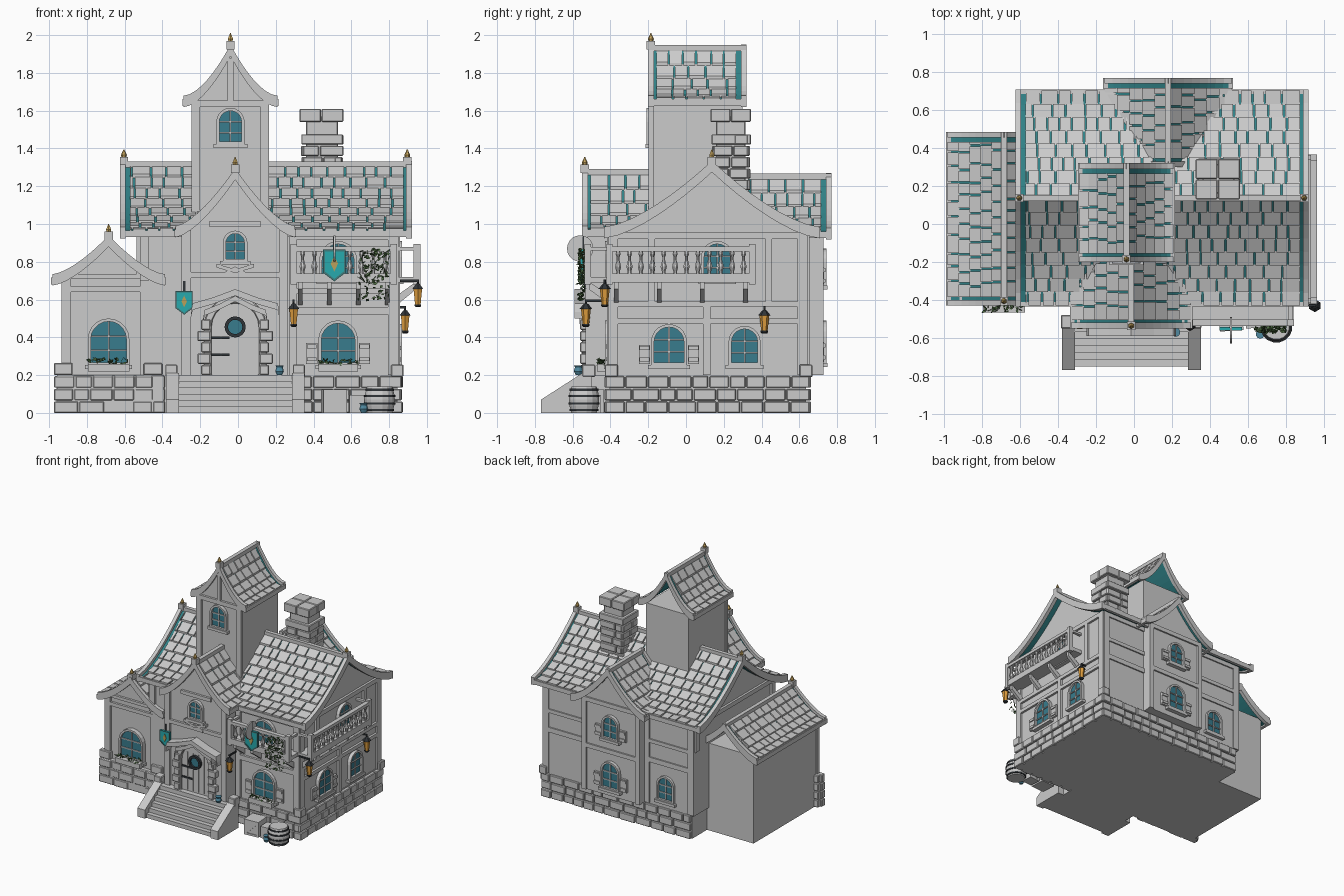
import bpy, bmesh, random
from math import sin, cos, pi, radians
from mathutils import Matrix, Vector

if "Cube" in bpy.data.objects:
    bpy.data.objects.remove(bpy.data.objects["Cube"])

random.seed(4)
I = Matrix()
T = lambda x, y, z: Matrix.Translation((x, y, z))
RZ = lambda a: Matrix.Rotation(radians(a), 4, 'Z')
FACE = {'front': RZ(0), 'right': RZ(90), 'back': RZ(180), 'left': RZ(-90)}
parts = {}

# ---- geometry helpers: every part name collects its pieces in one bmesh ----
def loft(part, rings, M=I, closed=False):
    bm = parts.setdefault(part, bmesh.new())
    vs = [[bm.verts.new(M @ Vector(p)) for p in r] for r in rings]
    n = len(vs[0])
    for a, b in zip(vs, vs[1:] + ([vs[0]] if closed else [])):
        for j in range(n):
            bm.faces.new((a[j], a[(j + 1) % n], b[(j + 1) % n], b[j]))
    if not closed:
        bm.faces.new(vs[0][::-1])
        bm.faces.new(vs[-1])

def prism(part, pts, y0, y1, M=I):
    loft(part, [[(x, y, z) for x, z in pts] for y in (y0, y1)], M)

def box(part, x0, x1, y0, y1, z0, z1, M=I):
    prism(part, [(x0, z0), (x1, z0), (x1, z1), (x0, z1)], y0, y1, M)

def hollow(part, outer, inner, y0, y1, M=I):
    loft(part, [[(x, y, z) for x, z in c] for c, y in
                ((outer, y0), (outer, y1), (inner, y1), (inner, y0))], M, True)

def lathe(part, prof, M=I, n=8):
    loft(part, [[(r * cos(2 * pi * (k + .5) / n), r * sin(2 * pi * (k + .5) / n), z)
                 for k in range(n)] for r, z in prof], M)

def strip(part, pts, t, y0, y1, M=I):
    prism(part, pts + [(x, z - t) for x, z in reversed(pts)], y0, y1, M)

def circle(r, n=16):
    return [(r * cos(2 * pi * k / n), r * sin(2 * pi * k / n)) for k in range(n)]

def arch(w, h, i=0, n=10):
    r = w / 2 - i
    return [(-r, i), (r, i)] + [(r * cos(pi * k / n), h - w / 2 + r * sin(pi * k / n)) for k in range(n + 1)]

def at(face, u, d, z):
    return FACE[face] @ T(u, -d, z)

# ---- building helpers ----
def gable(part, M, half, zr, ze, p, wh, z0, y0, y1):
    top = [(wh * k / 8, ze + (zr - ze) * (1 - abs(wh * k / 8) / half) ** p - .02) for k in range(8, -9, -1)]
    prism(part, [(-wh, z0), (wh, z0)] + top, y0, y1, M)

def roof(name, M, half, zr, ze, p, y0, y1, rows, finials=()):
    zz = lambda d: ze + (zr - ze) * (1 - d) ** p
    pts = [(half * k / 8, zz(abs(k) / 8)) for k in range(-8, 9)]
    strip('roof_underlay', pts, .02, y0 + .01, y1 - .01, M)
    for s in (-1, 1):
        for r in range(rows):
            d0, d1 = r / rows, (r + 1) / rows
            xa, xb, za, zb = s * half * d0, s * (half * d1 + .006), zz(d0) + .006, zz(d1) + .016
            y = y0 + .045
            while y < y1 - .05:
                e = min(y + random.uniform(.06, .105), y1 - .045)
                j = random.uniform(-.004, .003)
                prism(name + '_tiles', [(xa, za), (xb, zb + j), (xb, zb - .018), (xa, za - .018)], y, e - .009, M)
                y = e
        box(name + '_trim', s * half - .012, s * half + .012, y0, y1, ze - .03, ze + .006, M)
    for a in (y0, y1 - .03):
        strip(name + '_trim', [(x * 1.02, z + .024) for x, z in pts], .06, a, a + .03, M)
    box(name + '_trim', -.016, .016, y0, y1, zr - .01, zr + .022, M)
    for y in finials:
        box(name + '_trim', -.022, .022, y - .018, y + .026, zr, zr + .045, M)
        lathe('gold_finials', [(.013, zr + .045), (.016, zr + .055), (.002, zr + .085)], M @ T(0, y + .004, 0), 6)

def stones(part, face, u0, u1, d, z0, z1, rows):
    h = (z1 - z0) / rows
    for r in range(rows):
        u = u0
        while u < u1 - .001:
            e = u + random.uniform(.08, .15)
            e = u1 if e > u1 - .05 else e
            box(part, u, e - .006, -d - random.uniform(.018, .028), -d + .02,
                z0 + r * h, z0 + (r + 1) * h - .006, FACE[face])
            u = e

def leaves(n, x, y, z, M=I):
    for _ in range(n):
        s = random.uniform(.008, .016)
        R = Matrix.Rotation(random.uniform(0, 6), 4, Vector((random.random(), random.random(), random.random() + .1)))
        prism('green_leaves', [(-s, 0), (0, -s * .6), (s, 0), (0, s * .6)], 0, .002,
              M @ T(random.uniform(*x), random.uniform(*y), random.uniform(*z)) @ R)

def window(face, u, d, z, w, h, shutters=False, planter=False):
    M = at(face, u, d, z)
    hollow('window_frames', arch(w, h), arch(w, h, .016), -.028, .01, M)
    prism('window_glass', arch(w, h, .014), -.01, .005, M)
    box('window_frames', -.004, .004, -.018, 0, .01, h - .01, M)
    for f in (.33, .62):
        box('window_frames', -w / 2 + .01, w / 2 - .01, -.018, 0, h * f - .004, h * f + .004, M)
    box('window_frames', -w / 2 - .015, w / 2 + .015, -.035, 0, -.018, .004, M)
    for s in (-1, 1) if shutters else ():
        box('shutters', s * (w / 2 + .035) - .03, s * (w / 2 + .035) + .03, -.016, 0, .01, h * .5, M)
        for f in (.1, .38):
            box('shutters', s * (w / 2 + .035) - .026, s * (w / 2 + .035) + .026, -.024, 0, h * f, h * f + .02, M)
    if planter:
        box('planters', -w / 2, w / 2, -.07, -.02, -.03, .01, M)
        leaves(35, (-w / 2, w / 2), (-.07, -.03), (.005, .035), M)

def timber(face, d, rects):
    for u0, u1, z0, z1 in rects:
        box('timber_frame', u0, u1, -d - .018, -d + .01, z0, z1, FACE[face])

def balcony(part, face, u0, u1, d, out):
    M = FACE[face]
    box(part, u0, u1, -d - out, -d, .69, .72, M)
    o = -d - out + .015
    box(part, u0, u1, o - .015, o + .015, .72, .738, M)
    box(part, u0, u1, o - .018, o + .018, .855, .88, M)
    for u in (u0 + .015, u1 - .015):
        box(part, u - .017, u + .017, o - .018, o + .018, .68, .895, M)
        box(part, u - .012, u + .012, o, -d, .86, .878, M)
    n = round((u1 - u0) / .062)
    for k in range(1, n):
        lathe(part, [(.011, .735), (.011, .75), (.018, .775), (.008, .81), (.008, .825), (.014, .84), (.011, .857)],
              M @ T(u0 + (u1 - u0) * k / n, o, 0), 8)
    for k in range(4):
        u = u0 + .05 + (u1 - u0 - .1) * k / 3
        loft(part, [[(u + a, y, z) for a, z in ((-.012, zl), (.012, zl), (.012, zh), (-.012, zh))]
                    for y, zl, zh in ((-d, .57, .62), (-d - out * .85, .655, .695))], M)

def lantern(x, y, z, dx, dy):
    M = T(x, y, z)
    lathe('lantern_glass', [(.017, -.05), (.026, .03)], M, 6)
    lathe('lantern_metal', [(.014, -.065), (.02, -.058), (.02, -.05)], M, 6)
    lathe('lantern_metal', [(.034, .03), (.014, .055), (.006, .06), (.006, .08)], M, 6)
    box('lantern_metal', min(0, dx) - .005, max(0, dx) + .005, min(0, dy) - .005, max(0, dy) + .005, .068, .08, M)

# ---- walls and roofs ----
MAIN = RZ(90) @ T(.137, 0, 0)
ENTRY, WING, TOWER, DORMER = T(-.015, 0, 0), T(-.685, 0, 0), T(-.04, 0, 0), T(.18, 0, 0)
box('foundation', -.5, .845, -.405, .635, 0, .2)
gable('main_walls', MAIN, .565, 1.315, .955, 1.5, .505, .19, -.84, .52)
box('main_walls', -.52, .84, -.4, 0, .19, .94)
box('entry_foundation', -.33, .3, -.53, -.3, 0, .2)
gable('entry_walls', ENTRY, .315, 1.275, .965, 1.5, .275, .2, -.515, -.1)
box('wing_walls', -.925, -.45, -.385, .44, 0, .72)
gable('wing_walls', WING, .295, .925, .71, 1.5, .235, .7, -.385, -.35)
box('tower_walls', -.235, .155, -.18, .3, .9, 1.645)
gable('tower_walls', TOWER, .245, 1.935, 1.65, 1.7, .195, 1.63, -.18, -.15)
gable('dormer_walls', DORMER, .33, 1.25, .955, 1.5, .26, .2, .3, .715)
roof('main_roof', MAIN, .56, 1.31, .96, 1.5, -.92, .625, 8, (-.9, .6))
roof('entry_roof', ENTRY, .31, 1.27, .965, 1.5, -.55, 0, 5, (-.54,))
roof('wing_roof', WING, .292, .915, .71, 1.5, -.43, .485, 5, (-.41,))
roof('tower_roof', TOWER, .243, 1.925, 1.655, 1.7, -.2, .32, 5, (-.19,))
roof('back_dormer_roof', DORMER, .33, 1.245, .955, 1.5, .3, .77, 5)

# ---- timber framing ----
timber('front', .4, [(.27, .31, .2, .95), (.795, .85, .2, .95), (.27, .84, .52, .56), (.27, .84, .63, .66), (.27, .84, .915, .955), (-.52, -.47, .7, .95)])
timber('right', .84, [(-.41, -.36, .2, .95), (.59, .645, .2, .95), (-.4, .64, .92, .955), (-.4, .64, .47, .5),
                      (-.4, .64, .56, .59), (.09, .13, .2, .56), (-.2, -.165, .59, .92), (.42, .455, .59, .92)])
timber('back', .635, [(-.85, -.8, .2, .95), (.47, .525, .2, .95), (-.84, .52, .915, .955), (-.84, .52, .54, .58), (-.84, .52, .7, .73), (.08, .12, .2, .95)])
timber('back', .71, [(-.445, -.405, .2, .95), (.045, .085, .2, .95), (-.44, .08, .55, .585), (-.44, .08, .93, .965)])
timber('left', .52, [(-.64, -.59, .72, .95), (.35, .4, .72, .95), (-.64, .4, .92, .955)])
timber('front', .515, [(-.3, -.25, .2, .98), (.22, .265, .2, .98), (-.29, .26, .715, .745), (-.15, .12, .985, 1.015)])
timber('front', .385, [(-.935, -.885, .25, .72), (-.5, -.45, .25, .72), (-.93, -.45, .64, .67), (-.92, -.45, .71, .735)])
timber('front', .18, [(-.245, -.2, 1, 1.64), (.12, .165, 1, 1.64), (-.24, .16, 1.62, 1.655), (-.055, -.025, 1.65, 1.88)])

# ---- stonework ----
stones('base_stones', 'right', -.425, .66, .845, 0, .2, 3)
stones('base_stones', 'back', -.865, .5, .635, 0, .2, 3)
stones('base_stones', 'front', .3, .865, .405, 0, .2, 3)
stones('base_stones', 'front', -.975, -.38, .4, 0, .2, 3)
stones('base_stones', 'left', .35, .42, .935, 0, .27, 4)
for u0, u1 in ((-.975, -.87), (-.5, -.395)):
    stones('base_stones', 'front', u0, u1, .4, .2, .27, 1)
box('base_stones', -.96, -.39, -.42, -.36, 0, .2)
for x, y in ((.81, -.43), (.81, .6), (-.385, -.55), (.29, -.55)):
    box('base_stones', x, x + .065, y, y + .07, .19, .255)
box('chimney', .36, .53, .16, .315, .9, 1.57)
for face, u0, u1, d in (('front', .345, .545, -.165), ('back', -.545, -.345, .315), ('right', .145, .335, .53), ('left', -.335, -.145, -.36)):
    stones('chimney', face, u0, u1, d, 1.0, 1.48, 8)
box('chimney', .335, .555, .135, .345, 1.42, 1.475)
for i in (0, 1):
    for j in (0, 1):
        box('chimney_cap', .325 + i * .118, .44 + i * .118, .13 + j * .108, .235 + j * .108, 1.54, 1.61)

# ---- stairs ----
for k in range(6):
    box('stair_steps', -.315, .29, -.75 + k * .036, -.5, 0, .2 * (k + 1) / 6)
for x in (-.38, .285):
    prism('stair_cheeks', [(-.768, 0), (-.5, 0), (-.5, .21), (-.55, .21), (-.768, .07)], -x - .068, -x, FACE['right'])

# ---- door ----
D = at('front', -.015, .515, .2)
prism('door', arch(.25, .38), -.012, .01, D)
for k in range(1, 5):
    box('door', -.125 + k * .05 - .002, -.125 + k * .05 + .002, -.016, 0, .01, .32, D)
hollow('door_surround', arch(.33, .42), arch(.25, .38), -.035, .01, D)
for k in range(5):
    for s in (-1, 1):
        w = .2 if k % 2 else .18
        box('door_surround', min(s * .13, s * w), max(s * .13, s * w), -.045, 0, k * .06, k * .06 + .054, D)
R = at('front', -.015, .53, .455)
hollow('door_ring', circle(.056), circle(.038), -.02, .01, R)
prism('window_glass', circle(.04), -.006, .01, R)
for z in (.1, .19):
    box('door_ring', -.125, -.03, -.02, 0, z, z + .014, D)
hood = [(-.235, .335), (-.225, .38), (-.12, .41), (0, .455), (.12, .41), (.225, .38), (.235, .335)]
strip('door_hood', hood, .035, -.075, 0, D)
strip('door_hood', [(x * .72, z - .035) for x, z in hood], .03, -.05, 0, D)
for s in (-1, 1):
    strip('crest', [(0, .76), (s * .05, .775), (s * .1, .79)], .02, -.545, -.5, ENTRY)
    strip('crest', [(0, .775), (s * .04, .755), (s * .07, .735)], .016, -.54, -.5, ENTRY)

# ---- windows ----
window('front', -.685, .395, .25, .22, .25, planter=True)
window('front', .53, .4, .25, .21, .24, True, True)
window('front', .53, .4, .7, .2, .21)
window('front', -.015, .515, .8, .13, .165)
window('front', -.04, .18, 1.42, .15, .195)
window('right', -.09, .84, .25, .19, .22, True)
window('right', .31, .84, .25, .17, .21)
window('right', .165, .84, .7, .17, .21)
window('back', -.18, .715, .67, .15, .2, True)
window('back', -.18, .715, .26, .17, .23, True)
window('back', .27, .635, .25, .16, .21)

# ---- balconies, lanterns, banners, props ----
balcony('front_balcony', 'front', .28, .84, .4, .135)
balcony('side_balcony', 'right', -.42, .365, .84, .122)
lantern(.295, -.53, .52, 0, .08)
lantern(.952, -.43, .625, -.09, 0)
lantern(.885, .415, .485, -.05, 0)
for x, y, z, w in ((-.285, .535, .59, .09), (.51, .545, .79, .12)):
    shape = [(-.5, .62), (-.5, -.4), (0, -.78), (.5, -.4), (.5, .62)]
    M = at('front', x, y, z)
    prism('banners', [(a * w, b * w) for a, b in shape], -.012, 0, M)
    hollow('banner_borders', [(a * w, b * w) for a, b in shape], [(a * w * .84, b * w * .86) for a, b in shape], -.016, .002, M)
    prism('banner_emblems', [(-.16 * w, 0), (0, -.35 * w), (.16 * w, 0), (0, .35 * w)], -.017, 0, M)
    box('lantern_metal', -.006, .006, -.004, .006, .6 * w, 1.2 * w, M)
prism('sign_disc', [(a - .56, b + .87) for a, b in circle(.07, 20)], -.515, -.505, FACE['right'])
for x in (.66, .7, .74, .77):
    leaves(35, (x - .03, x + .03), (-.57, -.535), (random.uniform(.56, .68), .87))
lathe('barrel', [(.068, 0), (.079, .04), (.082, .07), (.079, .1), (.068, .14)], T(.75, -.54, 0), 16)
for z, r in ((.015, .077), (.05, .085), (.09, .085), (.122, .077)):
    lathe('barrel_hoops', [(r, z - .006), (r, z + .006)], T(.75, -.54, 0), 16)
for x, s in ((.51, .125), (.635, .095)):
    M = T(x, -.5, s / 2) @ RZ(4)
    h = s / 2
    box('crates', -h + .005, h - .005, -h + .005, h - .005, -h, h - .005, M)
    hollow('crates', [(-h, -h), (h, -h), (h, h), (-h, h)], [(-h * .75, -h * .75), (h * .75, -h * .75), (h * .75, h * .75), (-h * .75, h * .75)], -h, h, M)
    prism('crates', [(-h * .8, -h * .65), (-h * .65, -h * .8), (h * .8, h * .65), (h * .65, h * .8)], -h, h, M)
for x, y, z in ((.665, -.58, 0), (.22, -.57, .2)):
    lathe('blue_pots', [(.014, z), (.024, z + .02), (.018, z + .042), (.024, z + .052)], T(x, y, 0), 10)

# ---- turn every part into an object ----
TEAL, GLASS, BLACK = (.03, .22, .24, 1), (.04, .2, .27, 1), (.03, .035, .04, 1)
COLOURS = {'roof_underlay': TEAL, 'window_glass': GLASS, 'lantern_metal': BLACK, 'door_ring': BLACK, 'barrel_hoops': BLACK,
           'lantern_glass': (.75, .35, .05, 1), 'gold_finials': (.6, .4, .12, 1), 'banner_emblems': (.5, .35, .1, 1),
           'banners': (.02, .4, .42, 1), 'banner_borders': (.05, .2, .2, 1), 'green_leaves': (.07, .14, .05, 1), 'blue_pots': (.08, .25, .35, 1)}
for name, bm in parts.items():
    bmesh.ops.recalc_face_normals(bm, faces=bm.faces[:])
    me = bpy.data.meshes.new(name)
    bm.to_mesh(me)
    bm.free()
    ob = bpy.data.objects.new(name, me)
    bpy.context.collection.objects.link(ob)
    if name in COLOURS:
        mat = bpy.data.materials.new(name)
        mat.diffuse_color = COLOURS[name]
        mat.use_nodes = True
        mat.node_tree.nodes["Principled BSDF"].inputs["Base Color"].default_value = mat.diffuse_color
        me.materials.append(mat)
    if name in ('base_stones', 'chimney', 'chimney_cap', 'door_surround'):
        b = ob.modifiers.new('soft_edges', 'BEVEL')
        b.width, b.segments = .005, 1
